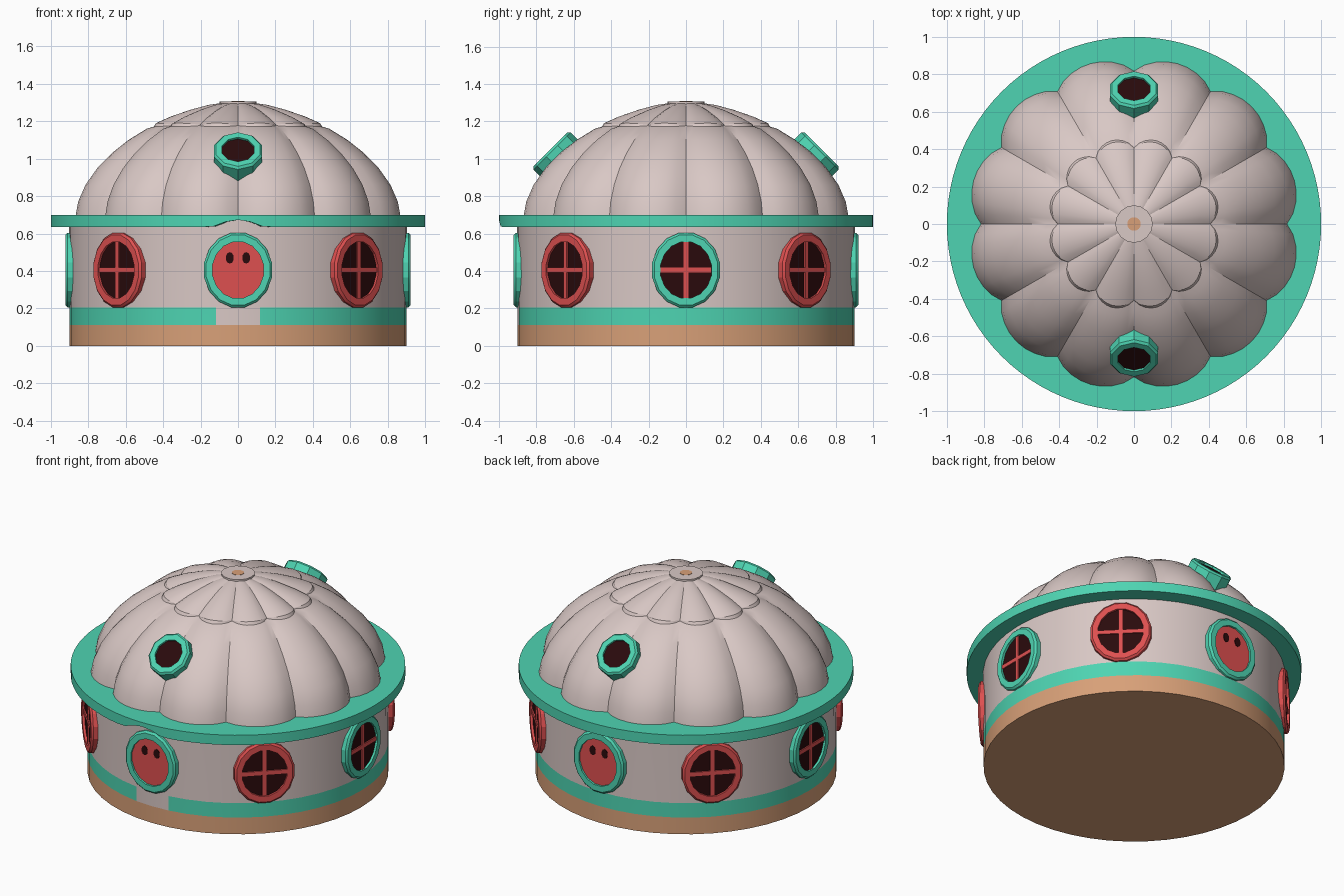
import bpy, bmesh, math
from mathutils import Matrix, Vector

if "Cube" in bpy.data.objects:
    bpy.data.objects.remove(bpy.data.objects["Cube"])


def material(name, rgb):
    lin = [((c / 255 + 0.055) / 1.055) ** 2.4 for c in rgb]
    m = bpy.data.materials.new(name)
    m.diffuse_color = (*lin, 1)
    m.use_nodes = True
    m.node_tree.nodes["Principled BSDF"].inputs["Base Color"].default_value = m.diffuse_color
    return m


SHELL = material("pale_shell", (217, 200, 197))
TEAL = material("teal_trim", (78, 212, 178))
RED = material("red_paint", (222, 80, 80))
TAN = material("tan_base", (216, 160, 120))
DARK = material("dark_opening", (42, 10, 12))


def finish(name, bm, mats, angle=30):
    bmesh.ops.remove_doubles(bm, verts=bm.verts, dist=1e-5)
    bmesh.ops.recalc_face_normals(bm, faces=bm.faces)
    me = bpy.data.meshes.new(name)
    bm.to_mesh(me)
    bm.free()
    for m in mats:
        me.materials.append(m)
    ob = bpy.data.objects.new(name, me)
    bpy.context.collection.objects.link(ob)
    bpy.ops.object.select_all(action='DESELECT')
    ob.select_set(True)
    bpy.context.view_layer.objects.active = ob
    bpy.ops.object.shade_smooth_by_angle(angle=math.radians(angle))
    return ob


def lathe(profile, n, shape=None, closed=False):
    """Spin (r, z) points; shape(r, z, angle) may bend each point."""
    bm = bmesh.new()
    rows = []
    for r, z in profile:
        row = []
        for i in range(n):
            a = 2 * math.pi * i / n
            rr, zz = shape(r, z, a) if shape else (r, z)
            row.append(bm.verts.new((rr * math.cos(a), rr * math.sin(a), zz)))
        rows.append(row)
    if closed:
        rows.append(rows[0])
    for lo, hi in zip(rows, rows[1:]):
        for i in range(n):
            j = (i + 1) % n
            bm.faces.new((lo[i], lo[j], hi[j], hi[i]))
    bmesh.ops.remove_doubles(bm, verts=bm.verts, dist=1e-5)
    return bm


def frame(angle, radius, z, tilt=0):
    """Local x = sideways, y = up, z = outward; angle 0 is the front."""
    return (Matrix.Rotation(angle, 4, 'Z') @ Matrix.Translation((0, -radius, z))
            @ Matrix.Rotation(math.pi / 2 - tilt, 4, 'X'))


def rim(name, mat, M, outer, inner, back, front, n):
    k = 0.012
    sections = [(outer, back), (outer, front - k), ((outer[0] - k, outer[1] - k), front),
                (inner, front), (inner, back)]
    bm = bmesh.new()
    loops = [[bm.verts.new(M @ Vector((s[0] * math.cos(2 * math.pi * (i + .5) / n),
                                       s[1] * math.sin(2 * math.pi * (i + .5) / n), d)))
              for i in range(n)] for s, d in sections]
    loops.append(loops[0])
    for a, b in zip(loops, loops[1:]):
        for i in range(n):
            j = (i + 1) % n
            bm.faces.new((a[i], a[j], b[j], b[i]))
    finish(name, bm, [mat], 20)


def plate(name, mat, M, size, depth, at=(0, 0), n=16):
    bm = bmesh.new()
    bmesh.ops.create_cone(bm, cap_ends=True, segments=n, radius1=1, radius2=1, depth=0.006)
    bm.transform(M @ Matrix.Translation((*at, depth)) @ Matrix.Diagonal((*size, 1, 1)))
    finish(name, bm, [mat])


def box(name, mat, M, size):
    bm = bmesh.new()
    bmesh.ops.create_cube(bm, size=1)
    bm.transform(M @ Matrix.Diagonal((*size, 1)))
    finish(name, bm, [mat])


# Round wall: tan foot, teal stripe with a gap under the front door
bm = lathe([(0, 0), (0.9, 0), (0.9, 0.11), (0.9, 0.205), (0.903, 0.685), (0, 0.685)], 48)
for f in bm.faces:
    c = f.calc_center_median()
    if c.z < 0.11:
        f.material_index = 2
    elif c.z < 0.205 and not (c.y < 0 and abs(c.x) < 0.12):
        f.material_index = 1
finish("round_wall", bm, [SHELL, TEAL, TAN])


# Teal eave, arched slightly above the front door
def arch(r, z, a):
    d = abs(a - 1.5 * math.pi) / 0.14
    return r, z + (0.038 * math.cos(d * math.pi / 2) if z < 0.66 and d < 1 else 0)


finish("eave_ring", lathe([(0.78, 0.635), (1.0, 0.635), (1.0, 0.7), (0.78, 0.7)],
                          96, arch, True), [TEAL])


# Dome made of two tiers of twelve rounded lobes
def lobes(depth, drop=0.0):
    def shape(r, z, a):
        s = 1 - abs(math.sin(6 * a)) ** 0.75
        return r * (1 - depth * s), z + drop * s * r
    return shape


lower = [(0.89, 0.69), (0.875, 0.77), (0.835, 0.86), (0.77, 0.95), (0.69, 1.03),
         (0.6, 1.1), (0.5, 1.16), (0.38, 1.195)]
finish("lower_lobes", lathe(lower, 96, lobes(0.08)), [SHELL], 25)
upper = [(0.4, 1.15), (0.465, 1.165), (0.45, 1.19), (0.37, 1.225), (0.26, 1.262),
         (0.16, 1.288), (0.07, 1.3)]
finish("upper_lobes", lathe(upper, 96, lobes(0.1, -0.02)), [SHELL], 25)

# Crown cap with a tan spot
finish("crown_cap", lathe([(0.1, 1.27), (0.1, 1.306), (0, 1.306)], 16), [SHELL])
plate("crown_spot", TAN, Matrix.Translation((0, 0, 1.305)), (0.036, 0.036), 0)

# Eight round openings: doors front and back, barred windows elsewhere
for i in range(8):
    M = frame(i * math.pi / 4, 0.9, 0.405)
    trim = RED if i % 2 else TEAL
    kind = "door" if i % 4 == 0 else "window"
    rim(f"{kind}_rim_{i}", trim, M, (0.185, 0.203), (0.138, 0.153), -0.06, 0.022, 16)
    if kind == "door":
        plate(f"door_panel_{i}", RED, M, (0.142, 0.157), 0.006)
        for s in (-1, 1):
            plate(f"door_peephole_{i}_{s}", DARK, M, (0.022, 0.031), 0.009,
                  (s * 0.044, 0.065), 10)
    else:
        plate(f"window_opening_{i}", DARK, M, (0.142, 0.157), 0.004)
        box(f"window_upright_{i}", RED, M, (0.026, 0.3, 0.03))
        box(f"window_crossbar_{i}", RED, M, (0.27, 0.026, 0.03))

# Tilted portholes on the front and back of the dome
for i in range(2):
    M = frame(i * math.pi, 0.705, 1.03, math.radians(45))
    rim(f"porthole_rim_{i}", TEAL, M, (0.136, 0.14), (0.09, 0.092), -0.1, 0.028, 10)
    plate(f"porthole_opening_{i}", DARK, M, (0.094, 0.096), 0.012)
